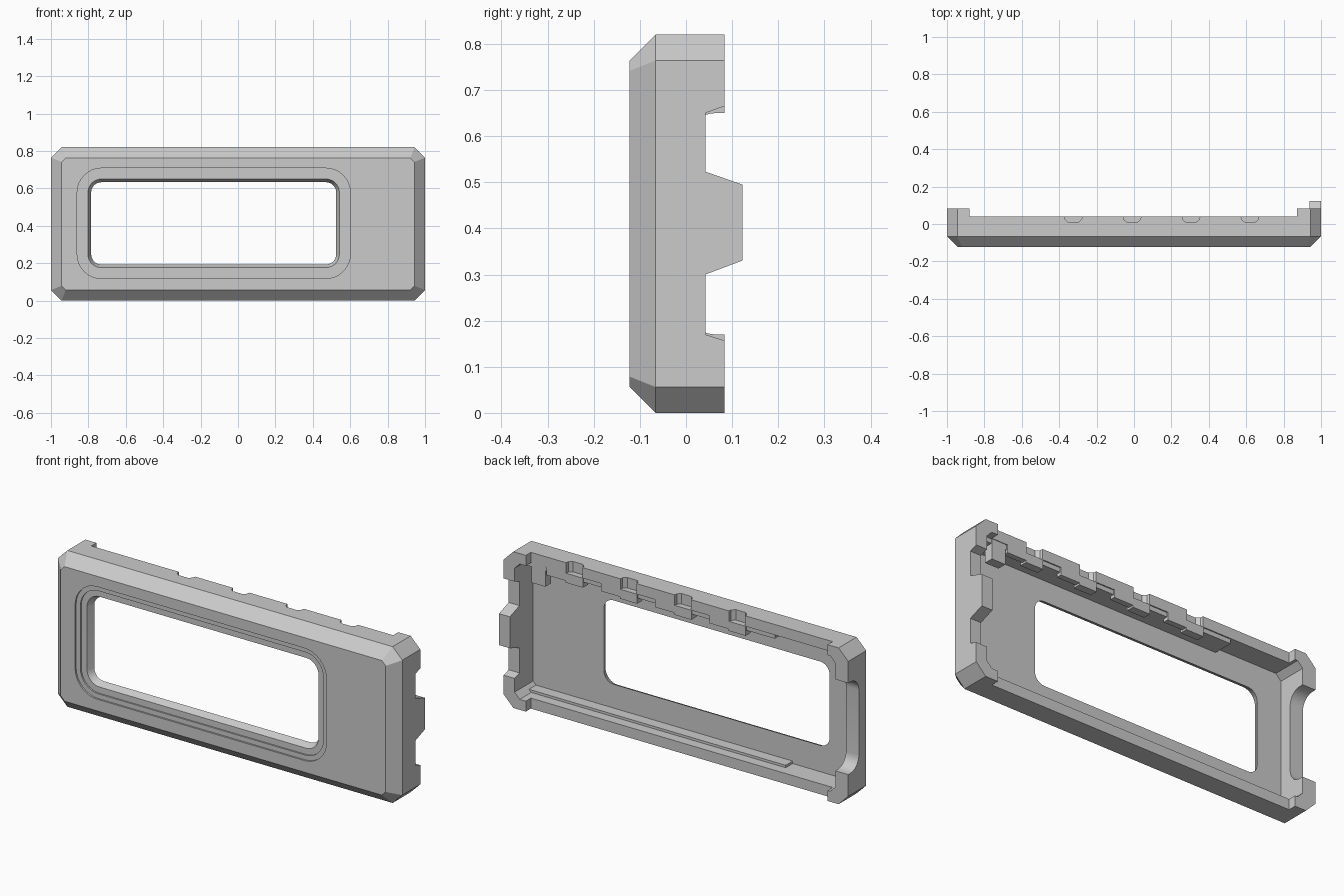
import bpy, bmesh, math
from mathutils import Vector

cube = bpy.data.objects.get("Cube")
if cube:
    bpy.data.objects.remove(cube, do_unlink=True)

grey = bpy.data.materials.new("plain grey")
grey.use_nodes = True
grey.diffuse_color = (0.6, 0.6, 0.6, 1)
grey.node_tree.nodes["Principled BSDF"].inputs["Base Color"].default_value = (0.6, 0.6, 0.6, 1)


def loft(name, loops):
    """Closed solid through loops of equal point count."""
    bm = bmesh.new()
    rings = [[bm.verts.new(p) for p in loop] for loop in loops]
    n = len(rings[0])
    for a, b in zip(rings, rings[1:]):
        for i in range(n):
            j = (i + 1) % n
            bm.faces.new((a[i], a[j], b[j], b[i]))
    bm.faces.new(rings[0])
    bm.faces.new(rings[-1])
    bmesh.ops.recalc_face_normals(bm, faces=bm.faces)
    mesh = bpy.data.meshes.new(name)
    bm.to_mesh(mesh)
    bm.free()
    mesh.materials.append(grey)
    ob = bpy.data.objects.new(name, mesh)
    bpy.context.collection.objects.link(ob)
    return ob


def rect(y, x0, x1, z0, z1, r, seg=1):
    """Rectangle in the xz plane, corners chamfered (seg 1) or rounded."""
    pts = []
    corners = ((x1 - r, z1 - r), (x0 + r, z1 - r), (x0 + r, z0 + r), (x1 - r, z0 + r))
    for k, (cx, cz) in enumerate(corners):
        for i in range(seg + 1):
            a = math.pi / 2 * (k + i / seg)
            pts.append(Vector((cx + r * math.cos(a), y, cz + r * math.sin(a))))
    return pts


def side_prism(name, pts, x0, x1):
    return loft(name, [[(x, y, z) for y, z in pts] for x in (x0, x1)])


def box(name, x0, x1, y0, y1, z0, z1):
    return side_prism(name, [(y0, z0), (y1, z0), (y1, z1), (y0, z1)], x0, x1)


def combine(target, tool, operation):
    mod = target.modifiers.new("combine", "BOOLEAN")
    mod.operation = operation
    mod.solver = "EXACT"
    mod.object = tool
    bpy.context.view_layer.objects.active = target
    bpy.ops.object.modifier_apply(modifier=mod.name)
    bpy.data.objects.remove(tool, do_unlink=True)


def cut(tool):
    combine(bezel, tool, "DIFFERENCE")


def add(tool):
    combine(bezel, tool, "UNION")


# Outer body with bevelled front
H = 0.82
bezel = loft("bezel_frame", [
    rect(0.083, -1, 1, 0, H, 0.056),
    rect(-0.066, -1, 1, 0, H, 0.056),
    rect(-0.123, -0.943, 0.943, 0.057, H - 0.057, 0.022)])

# Hollow back
cut(loft("pocket", [rect(y, -0.925, 0.937, 0.055, H - 0.055, 0.03) for y in (-0.07, 0.2)]))

# Stepped window opening
steps = [(-0.2, 0), (-0.114, 0), (-0.114, 0.025), (-0.106, 0.025),
         (-0.106, 0.058), (-0.07, 0.075), (0, 0.075)]
cut(loft("window", [rect(y, -0.86 + d, 0.60 - d, 0.118 + d, 0.708 - d, 0.13 - d, 8)
                    for y, d in steps]))

# Long walls lowered between the raised corners
cut(box("long_wall_relief", -0.88, 0.872, 0.041, 0.2, -0.1, 1))

# Left wall: lowered middle with sloping ends, then a locating tab
cut(side_prism("left_relief", [(0.2, 0.12), (0.083, 0.157), (0.042, 0.17),
                               (0.042, 0.65), (0.083, 0.665), (0.2, 0.70)], 0.9, 1.1))
add(side_prism("locating_tab", [(0.02, 0.292), (0.042, 0.3), (0.122, 0.33),
                                (0.122, 0.495), (0.042, 0.523), (0.02, 0.531)], 0.937, 1))

# Right wall: deep rounded dip
dip = [(0.2, 0.17)]
R = 0.07
for i in range(9):
    a = math.pi / 2 * i / 8
    dip.append((-0.005 + R - R * math.sin(a), 0.17 + R - R * math.cos(a)))
dip += [(y, H - z) for y, z in reversed(dip)]
cut(side_prism("right_dip", dip, -1.1, -0.9))

# Inner lips along the long walls
add(box("top_lip", -0.54, 0.9, -0.08, 0.035, 0.742, 0.79))
add(box("bottom_lip", -0.57, 0.95, -0.08, -0.012, 0.03, 0.068))

# Clips with notches in the top edge, and one hanging block
for x in (-0.325, -0.01, 0.305, 0.62):
    add(box("clip", x - 0.05, x + 0.05, 0.0, 0.041, 0.715, 0.80))
    add(box("clip_shoulder", x + 0.04, x + 0.16, 0.012, 0.041, 0.725, 0.80))
    outline = [(x - 0.05, 0.06), (x - 0.045, 0.025), (x - 0.028, 0.01),
               (x + 0.028, 0.01), (x + 0.045, 0.025), (x + 0.05, 0.06)]
    cut(loft("notch", [[(px, py, z) for px, py in outline] for z in (0.765, 0.9)]))
add(box("hanging_block", 0.79, 0.87, -0.01, 0.038, 0.66, 0.80))

# Crisp edges, smooth fillets
bpy.ops.object.select_all(action="DESELECT")
bezel.select_set(True)
bpy.context.view_layer.objects.active = bezel
bpy.ops.object.shade_smooth_by_angle(angle=math.radians(25))
